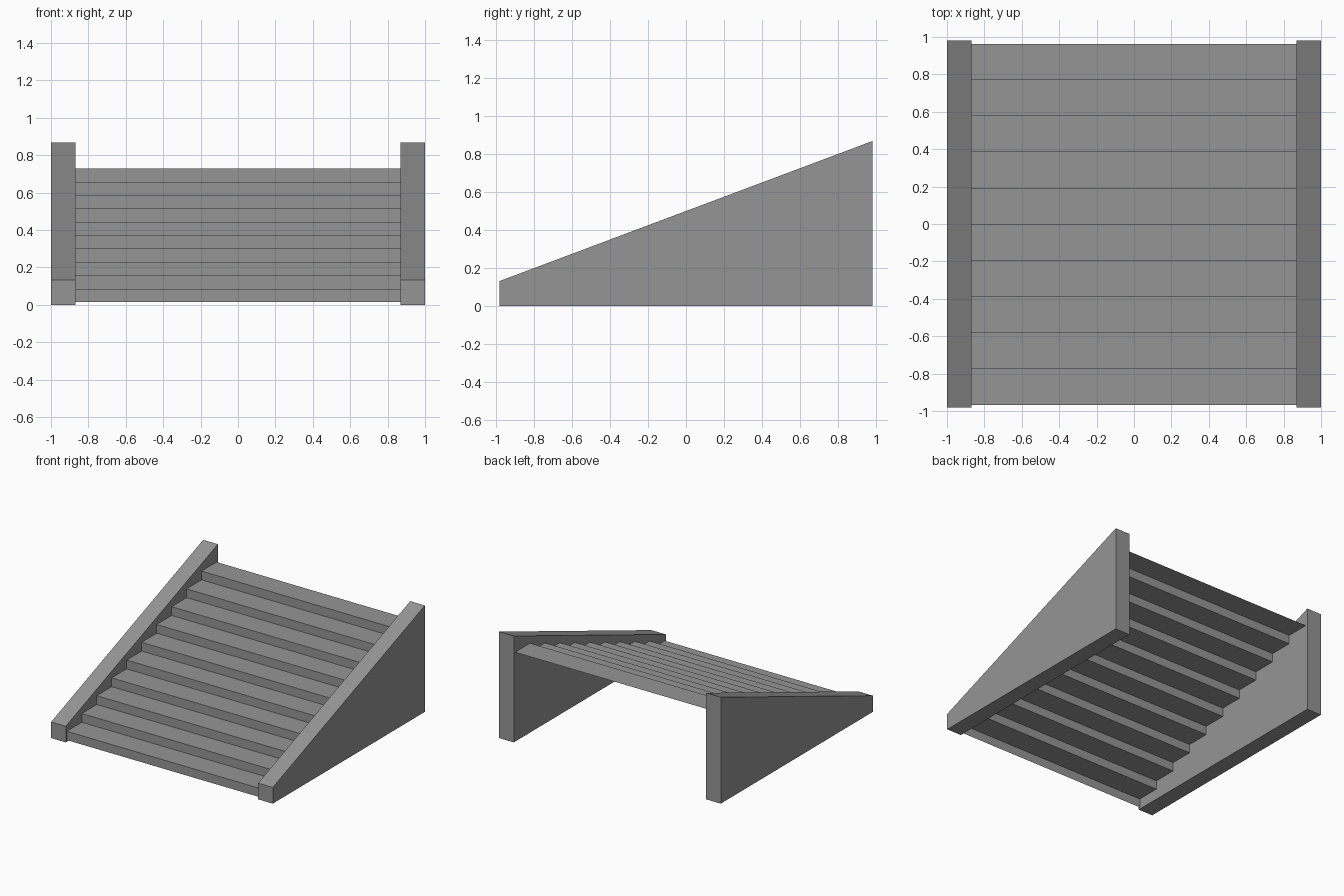
import bpy
import bmesh

cube = bpy.data.objects.get("Cube")
if cube:
    bpy.data.objects.remove(cube, do_unlink=True)

grey = bpy.data.materials.new("mid_grey")
grey.use_nodes = True
colour = (0.3, 0.3, 0.3, 1)
grey.diffuse_color = colour
grey.node_tree.nodes["Principled BSDF"].inputs["Base Color"].default_value = colour


def sweep(name, profile, x0, x1, closed):
    """Extrude a (y, z) profile along x; a closed profile becomes a solid."""
    bm = bmesh.new()
    a = [bm.verts.new((x0, y, z)) for y, z in profile]
    b = [bm.verts.new((x1, y, z)) for y, z in profile]
    n = len(profile)
    for i in range(n if closed else n - 1):
        j = (i + 1) % n
        bm.faces.new((a[i], b[i], b[j], a[j]))
    if closed:
        bm.faces.new(a)
        bm.faces.new(b[::-1])
        bmesh.ops.recalc_face_normals(bm, faces=bm.faces)
    mesh = bpy.data.meshes.new(name)
    bm.to_mesh(mesh)
    bm.free()
    mesh.materials.append(grey)
    obj = bpy.data.objects.new(name, mesh)
    bpy.context.collection.objects.link(obj)


# Sloped side walls
wall = [(-0.98, 0), (0.98, 0), (0.98, 0.868), (-0.98, 0.132)]
sweep("right_side_wall", wall, -1, -0.868, True)
sweep("left_side_wall", wall, 0.868, 1, True)

# Thin folded flight of risers and treads, open underneath
STEPS = 10
run, rise = 0.193, 0.0715
y, z = -0.967, 0.014
flight = [(y, z)]
for _ in range(STEPS):
    z += rise
    flight.append((y, z))
    y += run
    flight.append((y, z))
sweep("stair_flight", flight, -0.868, 0.868, False)
